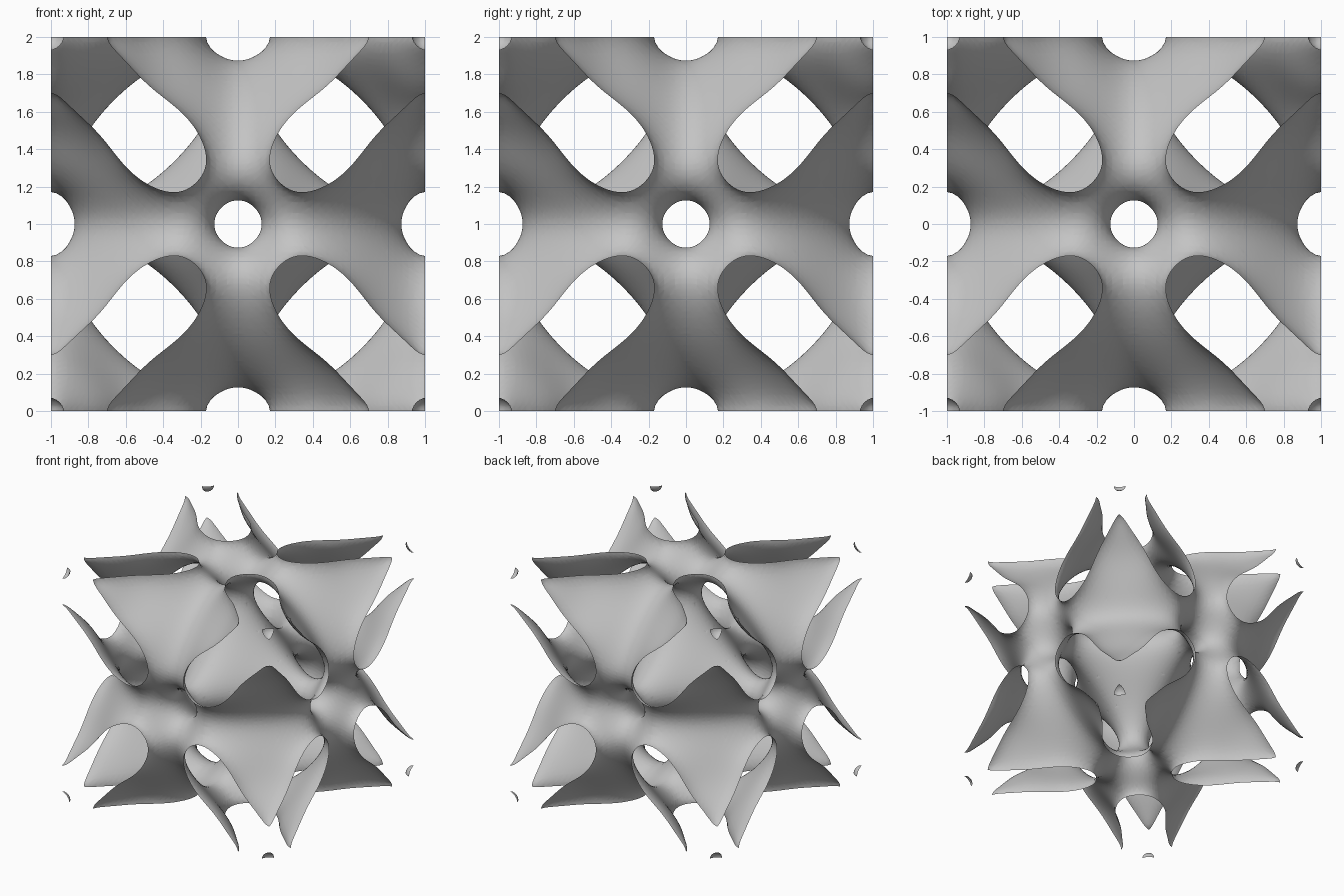
import bpy
import bmesh
from math import cos, pi
from mathutils import Vector

cube = bpy.data.objects.get("Cube")
if cube:
    bpy.data.objects.remove(cube, do_unlink=True)

STEPS = 34  # grid cells along one eighth of the block


def field(p):
    """Periodic field whose zero level is the surface."""
    a, b, c = (cos(pi * v) for v in p)
    u, v, w = 2 * a * a - 1, 2 * b * b - 1, 2 * c * c - 1
    total = (u + v + w - 0.19 * (u * v + v * w + w * u)
             + 0.0375 * (a + b + c - a * b - b * c - c * a)
             + 1.8269 * a * b * c - 0.3659)
    # Straighten the channel walls without touching the block edges
    for m, n, o in ((a, b, c), (b, c, a), (c, a, b)):
        bump = (1 - m * m) * (1 - n * n)
        outer = 0.2 + (m + n) * (m * n - 0.3)
        inner = 0.35 * m * n - 0.42
        total += bump * (outer * (1 - o) + inner * (1 + o)) / 2
    return total


# Sample the field on one eighth of the block
rng = range(STEPS + 1)
value = {(i, j, k): field((i / STEPS, j / STEPS, k / STEPS))
         for i in rng for j in rng for k in rng}

# Six tetrahedra per cell, each a walk from one corner to the opposite one
orders = [(0, 1, 2), (0, 2, 1), (1, 0, 2), (1, 2, 0), (2, 0, 1), (2, 1, 0)]


def walk(corner, order):
    points = [corner]
    for axis in order:
        step = list(points[-1])
        step[axis] += 1
        points.append(tuple(step))
    return points


bm = bmesh.new()
crossings = {}


def crossing(inside, outside):
    """Vertex where the surface cuts a grid edge."""
    key = (inside, outside)
    if key not in crossings:
        p, q = Vector(inside) / STEPS, Vector(outside) / STEPS
        for _ in range(10):
            mid = (p + q) / 2
            if field(mid) > 0:
                p = mid
            else:
                q = mid
        crossings[key] = bm.verts.new((p + q) / 2)
    return crossings[key]


def centre(points):
    return sum((Vector(p) for p in points), Vector()) / len(points)


def add_patch(tet):
    ins = [p for p in tet if value[p] > 0]
    outs = [p for p in tet if value[p] <= 0]
    if not ins or not outs:
        return
    if len(ins) == 2:
        pairs = [(ins[0], outs[0]), (ins[0], outs[1]),
                 (ins[1], outs[1]), (ins[1], outs[0])]
    else:
        pairs = [(p, q) for p in ins for q in outs]
    verts = [crossing(p, q) for p, q in pairs]
    # Keep every patch facing the same side of the surface
    normal = (verts[1].co - verts[0].co).cross(verts[2].co - verts[0].co)
    if normal.dot(centre(outs) - centre(ins)) < 0:
        verts.reverse()
    bm.faces.new(verts)


cells = range(STEPS)
for i in cells:
    for j in cells:
        for k in cells:
            signs = {value[i + x, j + y, k + z] > 0
                     for x in (0, 1) for y in (0, 1) for z in (0, 1)}
            if len(signs) == 2:
                for order in orders:
                    add_patch(walk((i, j, k), order))

mesh = bpy.data.meshes.new("lattice_sheet")
bm.to_mesh(mesh)
bm.free()
mesh.shade_smooth()

# Plain grey material
grey = bpy.data.materials.new("plain_grey")
grey.use_nodes = True
colour = (0.55, 0.55, 0.55, 1)
grey.diffuse_color = colour
for node in grey.node_tree.nodes:
    if node.type == 'BSDF_PRINCIPLED':
        node.inputs["Base Color"].default_value = colour
mesh.materials.append(grey)

# Mirror the eighth into the whole block
sheet = bpy.data.objects.new("lattice_sheet", mesh)
sheet.location.z = 1
bpy.context.collection.objects.link(sheet)
mirror = sheet.modifiers.new("mirror_all_axes", 'MIRROR')
mirror.use_axis = (True, True, True)
mirror.merge_threshold = 0.0001
